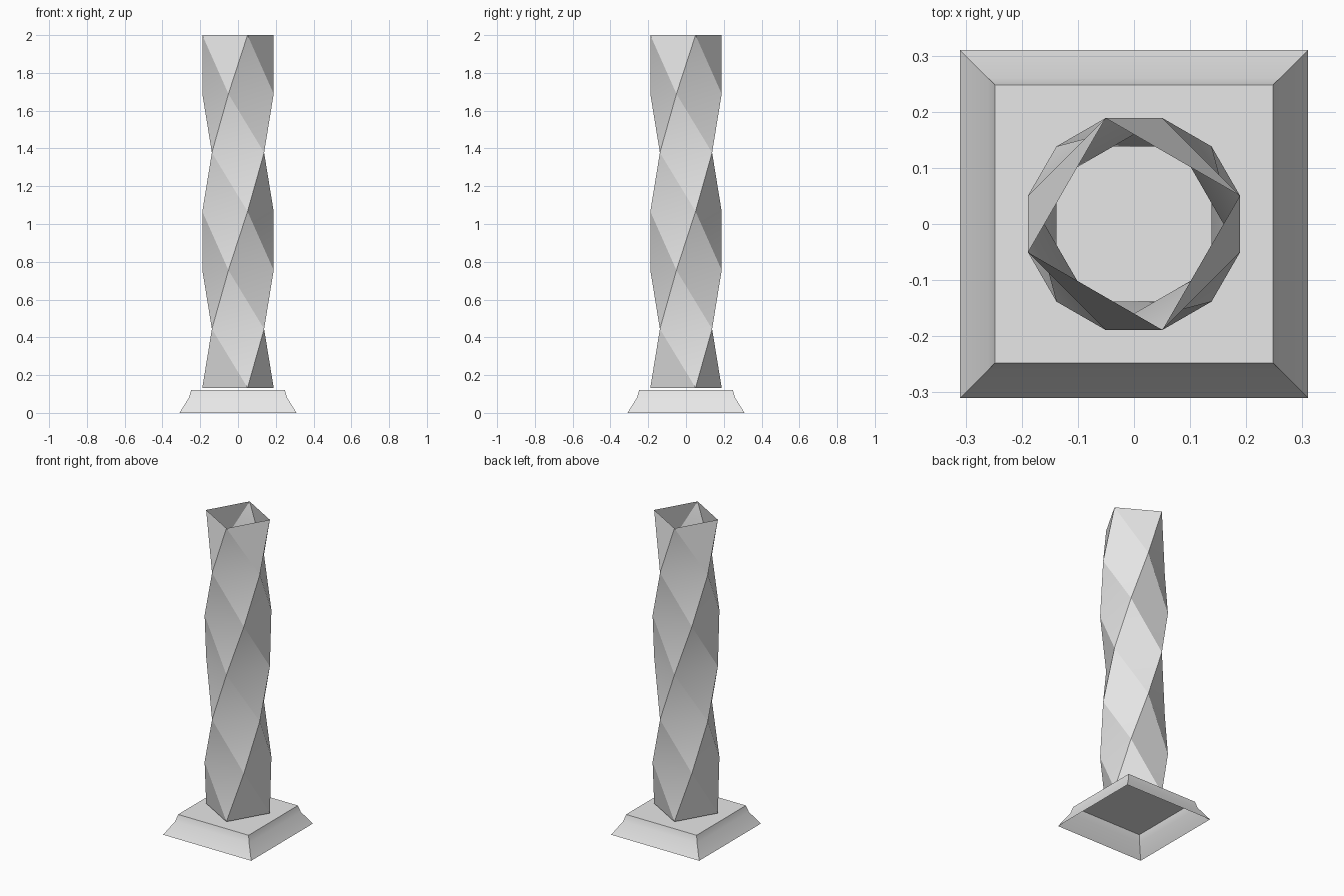
import bpy
import bmesh
from math import sin, cos, radians, sqrt

cube = bpy.data.objects.get("Cube")
if cube:
    bpy.data.objects.remove(cube, do_unlink=True)

# Pale stone shared by both parts
stone = bpy.data.materials.new("pale_grey")
stone.use_nodes = True
stone.diffuse_color = (0.8, 0.8, 0.8, 1)
stone.node_tree.nodes["Principled BSDF"].inputs["Base Color"].default_value = (0.8, 0.8, 0.8, 1)


def square_loft(name, rings, cap_top=False):
    """Skin square rings given bottom to top as (corner radius, angle, z)."""
    bm = bmesh.new()
    loops = []
    for radius, angle, z in rings:
        corners = [radians(angle + 90 * k) for k in range(4)]
        loops.append([bm.verts.new((radius * cos(a), radius * sin(a), z)) for a in corners])
    for low, high in zip(loops, loops[1:]):
        for k in range(4):
            n = (k + 1) % 4
            # Split along the short diagonal so the twist bulges outward
            bm.faces.new((low[k], low[n], high[k]))
            bm.faces.new((low[n], high[n], high[k]))
    if cap_top:
        bm.faces.new(loops[-1])
    mesh = bpy.data.meshes.new(name)
    bm.to_mesh(mesh)
    bm.free()
    mesh.materials.append(stone)
    obj = bpy.data.objects.new(name, mesh)
    bpy.context.collection.objects.link(obj)
    bpy.ops.object.select_all(action="DESELECT")
    obj.select_set(True)
    bpy.context.view_layer.objects.active = obj
    bpy.ops.object.shade_smooth_by_angle(angle=radians(30))
    return obj


# Flared plinth, a shell open underneath
plinth_profile = [(0.31, 0), (0.26, 0.08), (0.248, 0.122)]
square_loft("plinth", [(half * sqrt(2), 45, z) for half, z in plinth_profile], cap_top=True)

# Hollow square shaft making half a turn, open at both ends
STEPS = 6
BOTTOM, TOP = 0.133, 2.0
shaft_rings = [(0.1955, 15 + 30 * i, BOTTOM + (TOP - BOTTOM) * i / STEPS)
               for i in range(STEPS + 1)]
square_loft("twisted_shaft", shaft_rings)
